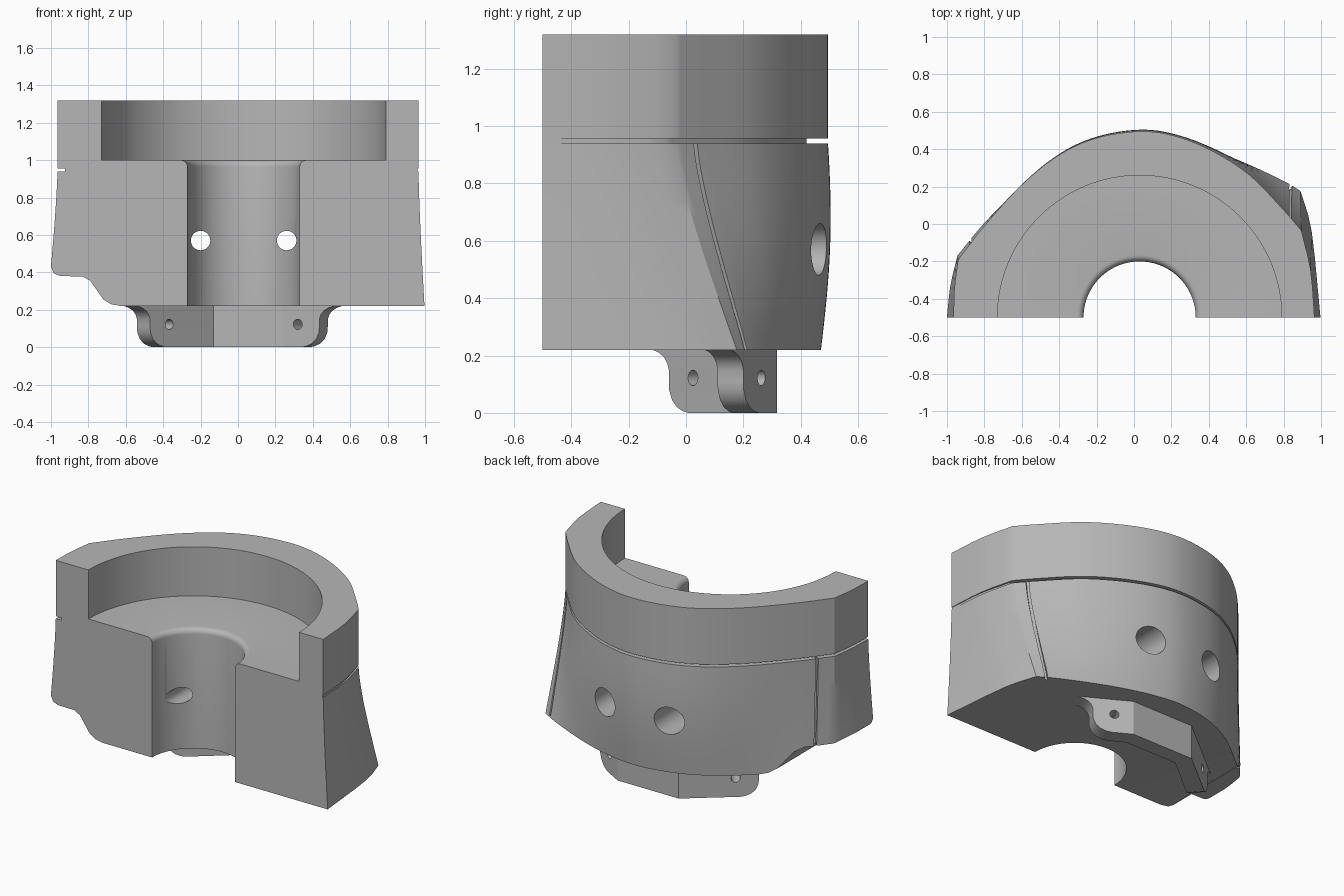
import bpy, bmesh, math
from mathutils import Vector, Matrix

if "Cube" in bpy.data.objects:
    bpy.data.objects.remove(bpy.data.objects["Cube"], do_unlink=True)

grey = bpy.data.materials.new("plain grey")
grey.use_nodes = True
grey.diffuse_color = (0.47, 0.47, 0.47, 1)
grey.node_tree.nodes["Principled BSDF"].inputs["Base Color"].default_value = grey.diffuse_color


def make_object(name, bm):
    bmesh.ops.recalc_face_normals(bm, faces=bm.faces[:])
    mesh = bpy.data.meshes.new(name)
    bm.to_mesh(mesh)
    bm.free()
    mesh.materials.append(grey)
    obj = bpy.data.objects.new(name, mesh)
    bpy.context.collection.objects.link(obj)
    return obj


def loft(name, rings):
    """Skin closed rings of equal length and cap both ends."""
    bm = bmesh.new()
    rows = [[bm.verts.new(p) for p in ring] for ring in rings]
    n = len(rows[0])
    for a, b in zip(rows, rows[1:]):
        for i in range(n):
            j = (i + 1) % n
            bm.faces.new((a[i], a[j], b[j], b[i]))
    bm.faces.new(rows[0][::-1])
    bm.faces.new(rows[-1])
    return make_object(name, bm)


def lathe(name, profile, matrix, steps=96):
    """Solid of revolution from (radius, height) pairs."""
    rings = [[matrix @ Vector((r * math.cos(2 * math.pi * k / steps),
                               r * math.sin(2 * math.pi * k / steps), h))
              for k in range(steps)] for r, h in profile]
    return loft(name, rings)


def cut(obj, cutters):
    for c in cutters:
        c.hide_render = True
        m = obj.modifiers.new("cut", 'BOOLEAN')
        m.operation, m.solver, m.object = 'DIFFERENCE', 'EXACT', c
    bpy.context.view_layer.update()
    deps = bpy.context.evaluated_depsgraph_get()
    mesh = bpy.data.meshes.new_from_object(obj.evaluated_get(deps))
    obj.modifiers.clear()
    obj.data = mesh
    for c in cutters:
        bpy.data.objects.remove(c, do_unlink=True)


def spline(points, n):
    """Catmull-Rom samples through the points, last point left out."""
    p = [Vector(q) for q in points]
    p = [2 * p[0] - p[1]] + p + [2 * p[-1] - p[-2]]
    out = []
    for a, b, c, d in zip(p, p[1:], p[2:], p[3:]):
        for k in range(n):
            t = k / n
            out.append(0.5 * (2 * b + (c - a) * t + (2 * a - 5 * b + 4 * c - d) * t * t
                              + (3 * b - a - 3 * c + d) * t ** 3))
    return out


def outline(right_side, back, left_side):
    return (spline(right_side + back[:1], 3) + spline(back + left_side[:1], 6)
            + spline(left_side, 3) + [Vector(left_side[-1])])


# Plan outlines of the body at the rim and at the base
rim = outline([(-.965, -.5), (-.96, -.34)],
              [(-.94, -.19), (-.8, -.01), (-.6, .21), (-.4, .37), (-.2, .46), (.03, .495),
               (.22, .47), (.42, .39), (.62, .26), (.8, .075)],
              [(.895, -.035), (.945, -.25), (.965, -.5)])
base = outline([(-1.02, -.5), (-.99, -.32)],
               [(-.945, -.16), (-.8, .01), (-.6, .19), (-.4, .34), (-.2, .43), (.03, .47),
                (.22, .45), (.42, .395), (.62, .315), (.8, .23)],
               [(.89, .177), (.95, -.04), (.997, -.5)])
BOTTOM, SLOT, SLOT_TOP, TOP = .22, .94, .956, 1.32


def body_ring(z):
    s = (SLOT - z) / (SLOT - BOTTOM)
    t = max(s, 0) ** 1.3
    ring = []
    for a, b in zip(rim, base):
        p = a.lerp(b, t)
        bulge = .036 * math.sin(math.pi * min(max(s, 0), 1)) * max(p.y, 0)
        ring.append(Vector((p.x, p.y + bulge, z)))
    return ring


def slot_ring(z):
    return [Vector((p.x * .9767 + .0175, -.5 + (p.y + .5) * .925, z)) for p in rim]


# Body with a narrow slot below the rim
levels = [BOTTOM + (SLOT - BOTTOM) * k / 14 for k in range(15)]
body = loft("body", [body_ring(z) for z in levels]
            + [slot_ring(SLOT), slot_ring(SLOT_TOP), body_ring(SLOT_TOP), body_ring(TOP)])

# Stepped bore with a rounded lip
lip = [(.3 + .035 * (1 - math.cos(a)), .965 + .035 * math.sin(a))
       for a in (math.pi / 12 * k for k in range(6))]
bore = lathe("bore_cutter", [(.3, .1)] + lip + [(.335, 1), (.76, 1), (.76, 1.5)],
             Matrix.Translation((.03, -.5, 0)), 128)

# Counterbored bolt holes through the back
back_turn = Matrix.Rotation(-math.pi / 2, 4, 'X')
bolts = [lathe("bolt_cutter", [(.052, -.45), (.052, .05), (.09, .05), (.09, .7)],
               Matrix.Translation((x, 0, .57)) @ back_turn, 48) for x in (-.2, .26)]

# Rounded undercut along the right-hand base
step = [(-1.1, .43), (-1.0, .43), (-.985, .395), (-.95, .38), (-.83, .378), (-.79, .355),
        (-.755, .305), (-.72, .255), (-.68, .23), (-.62, .219), (-.62, .1), (-1.1, .1)]
undercut = loft("undercut_cutter", [[Vector((x, y, z)) for x, z in step] for y in (-.7, .7)])


# Panel seams that follow the surface from base to slot
def seam(index):
    rings = []
    for z in [BOTTOM - .03] + levels[1:-1] + [SLOT + .008]:
        ring = body_ring(max(z, BOTTOM))
        p = ring[index]
        along = (ring[index + 1] - ring[index - 1]).normalized()
        out = Vector((-along.y, along.x, 0))
        rings.append([Vector((p.x, p.y, z)) + along * u * .008 + out * v * .025
                      for u, v in ((-1, -1), (1, -1), (1, 1), (-1, 1))])
    return loft("seam_cutter", rings)


back_start = 6
back_end = back_start + 60
cut(body, [bore, undercut] + bolts + [seam(back_start + 3), seam(back_end - 4)])

# Bent mounting tab: a plate with two wings, rounded below and flared above
outer = [Vector(p) for p in ((-.54, .02), (-.17, .318), (.27, .318), (.48, .2))]
inner = [Vector(p) for p in ((-.47, -.06), (-.13, .218), (.24, .218), (.435, .11))]
right_dir = (outer[0] - outer[1]).normalized()
left_dir = (outer[3] - outer[2]).normalized()
ends = [(0, -.11), (.005, -.08), (.02, -.045), (.045, -.018), (.08, -.002), (.11, 0),
        (.15, 0), (.175, .01), (.195, .028), (.21, .055), (.22, .09), (.225, .1)]
rings = []
for z, reach in ends:
    row = []
    for path in (outer, inner[::-1]):
        for p in path:
            shift = Vector((0, 0))
            if p in (outer[0], inner[0]):
                shift = right_dir * reach
            elif p in (outer[3], inner[3]):
                shift = left_dir * reach
            row.append(Vector((p.x + shift.x, p.y + shift.y, z)))
    rings.append(row)
tab = loft("mounting_tab", rings)

# Pin holes square to each wing
pins = []
for spot, way in (((-.40, .065), right_dir), ((.345, .22), left_dir)):
    normal = Vector((way.y, -way.x, 0))
    turn = normal.to_track_quat('Z', 'Y').to_matrix().to_4x4()
    pins.append(lathe("pin_cutter", [(.027, -.15), (.027, .15)],
                      Matrix.Translation((spot[0], spot[1], .122)) @ turn, 32))
cut(tab, pins)

for obj in (body, tab):
    bpy.ops.object.select_all(action='DESELECT')
    obj.select_set(True)
    bpy.context.view_layer.objects.active = obj
    bpy.ops.object.shade_smooth_by_angle(angle=math.radians(28))
